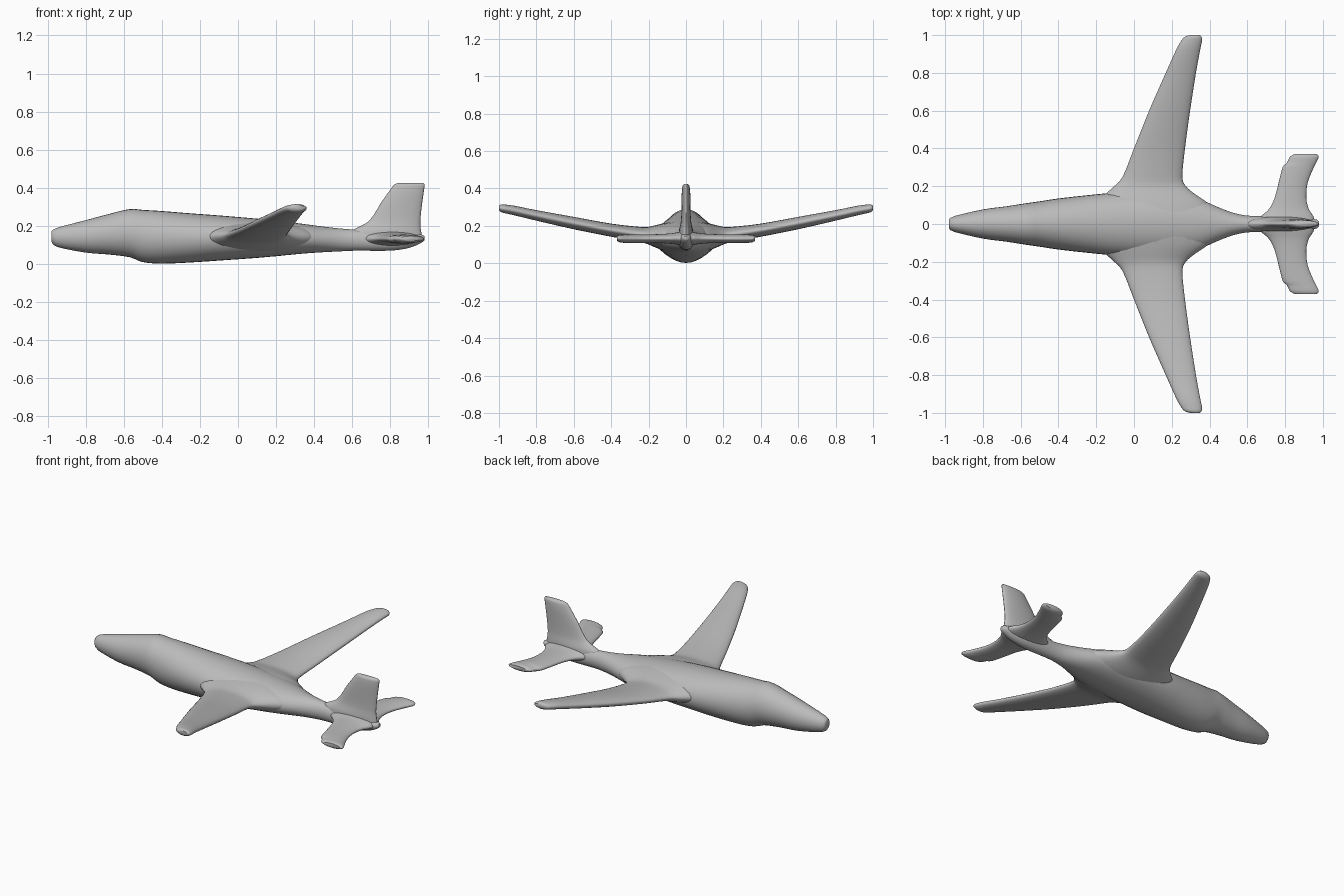
import bpy, bmesh, math

if "Cube" in bpy.data.objects:
    bpy.data.objects.remove(bpy.data.objects["Cube"])

grey = bpy.data.materials.new("plain grey")
grey.diffuse_color = (0.5, 0.5, 0.5, 1)
grey.use_nodes = True
grey.node_tree.nodes["Principled BSDF"].inputs["Base Color"].default_value = grey.diffuse_color


def smooth_rows(rows, steps):
    """Catmull-Rom interpolation between station rows."""
    out = []
    for i in range(len(rows) - 1):
        a, b = rows[max(i - 1, 0)], rows[i]
        c, d = rows[i + 1], rows[min(i + 2, len(rows) - 1)]
        for s in range(steps):
            t = s / steps
            out.append([0.5 * (2 * q + (r - p) * t + (2 * p - 5 * q + 4 * r - w) * t * t
                               + (3 * q - p - 3 * r + w) * t ** 3)
                        for p, q, r, w in zip(a, b, c, d)])
    return out + [list(rows[-1])]


def loft(name, rows, place, sides=32, steps=3, cap_start=True, mirror=False):
    """Skin oval sections; a row is (station, u min, u max, v min, v max)."""
    bm = bmesh.new()
    rings = []
    for s, u0, u1, v0, v1 in smooth_rows(rows, steps):
        ring = []
        for k in range(sides):
            a = 2 * math.pi * k / sides
            u = (u0 + u1) / 2 + (u1 - u0) / 2 * math.cos(a)
            v = (v0 + v1) / 2 + (v1 - v0) / 2 * math.sin(a)
            ring.append(bm.verts.new(place(s, u, v)))
        rings.append(ring)
    for r, q in zip(rings, rings[1:]):
        for k in range(sides):
            n = (k + 1) % sides
            bm.faces.new((r[k], r[n], q[n], q[k]))
    bm.faces.new(rings[-1])
    if cap_start:
        bm.faces.new(rings[0][::-1])
    bmesh.ops.recalc_face_normals(bm, faces=bm.faces)
    mesh = bpy.data.meshes.new(name)
    bm.to_mesh(mesh)
    bm.free()
    mesh.materials.append(grey)
    ob = bpy.data.objects.new(name, mesh)
    bpy.context.collection.objects.link(ob)
    if mirror:
        m = ob.modifiers.new("mirror", 'MIRROR')
        m.use_axis = (False, True, False)
    bpy.ops.object.select_all(action='DESELECT')
    ob.select_set(True)
    bpy.context.view_layer.objects.active = ob
    bpy.ops.object.shade_smooth_by_angle(angle=math.radians(50))
    return ob


# Fuselage: x, half width, bottom, top
body = [(-.98, .022, .12, .17), (-.95, .042, .09, .19), (-.8, .077, .06, .23),
        (-.68, .093, .05, .262), (-.57, .11, .036, .288), (-.5, .12, .01, .284),
        (-.4, .135, .002, .278), (-.25, .152, .008, .266), (-.1, .165, .018, .255),
        (.1, .165, .032, .238), (.25, .152, .046, .222), (.36, .125, .056, .208),
        (.45, .087, .062, .196), (.53, .058, .066, .187), (.62, .043, .07, .18),
        (.8, .042, .07, .172), (.9, .035, .085, .165), (.96, .026, .11, .155),
        (.98, .012, .125, .147)]
loft("fuselage", [(x, -w, w, b, t) for x, w, b, t in body],
     lambda s, u, v: (s, u, v))

# Wings: y, leading x, trailing x, bottom z, top z
wing = [(0, -.27, .44, .035, .235), (.1, -.22, .4, .06, .218), (.16, -.15, .32, .083, .204),
        (.2, -.105, .275, .1, .195), (.25, -.06, .256, .115, .195), (.4, 0, .27, .142, .212),
        (.6, .08, .297, .182, .248), (.8, .168, .328, .228, .284), (.92, .222, .35, .257, .308),
        (.97, .25, .36, .268, .314), (.99, .268, .358, .274, .314), (1, .295, .348, .285, .308)]
loft("wings", wing, lambda s, u, v: (u, s, v), cap_start=False, mirror=True)

# Tailplane: y, leading x, trailing x, bottom z, top z
tail = [(0, .62, .96, .09, .175), (.04, .67, .95, .098, .167), (.08, .715, .925, .104, .16),
        (.14, .745, .912, .108, .156), (.22, .766, .92, .108, .154), (.3, .787, .952, .108, .154),
        (.325, .81, .965, .109, .153), (.355, .825, .978, .112, .152), (.37, .85, .968, .122, .146)]
loft("tailplane", tail, lambda s, u, v: (u, s, v), cap_start=False, mirror=True)

# Fin: z, leading x, trailing x, half thickness
fin = [(.12, .56, .97, .04), (.17, .59, .962, .038), (.195, .635, .958, .033),
       (.22, .68, .957, .028), (.26, .714, .96, .025), (.32, .75, .967, .024),
       (.37, .785, .974, .023), (.405, .81, .979, .02), (.418, .822, .979, .016),
       (.425, .84, .972, .008)]
loft("fin", [(z, a, b, -h, h) for z, a, b, h in fin],
     lambda s, u, v: (u, v, s))
